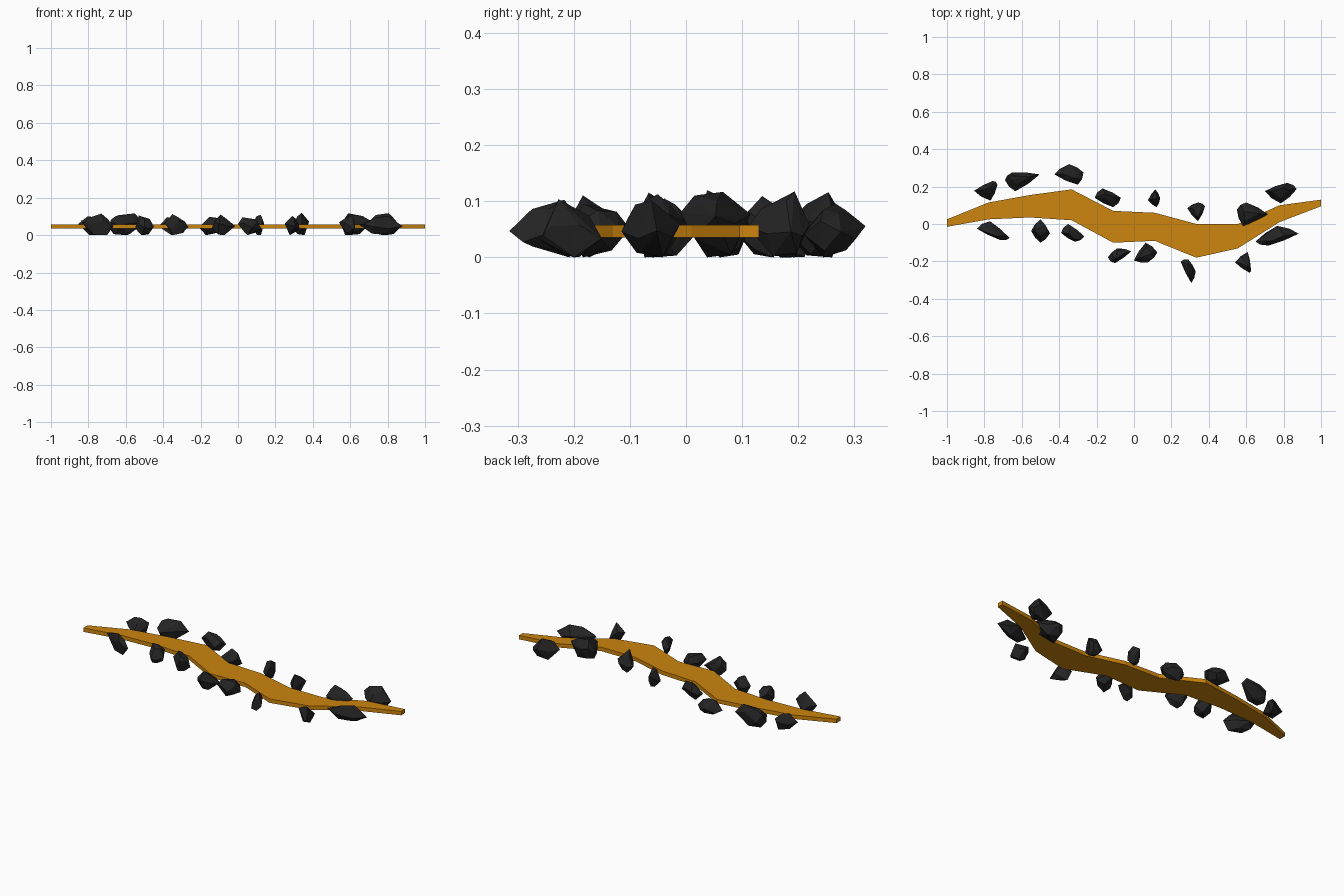
import bpy
import bmesh
import random
from mathutils import Vector

random.seed(4)

default_cube = bpy.data.objects.get("Cube")
if default_cube:
    bpy.data.objects.remove(default_cube, do_unlink=True)


def make_material(name, colour):
    material = bpy.data.materials.new(name)
    material.use_nodes = True
    material.diffuse_color = (*colour, 1)
    shader = material.node_tree.nodes["Principled BSDF"]
    shader.inputs["Base Color"].default_value = (*colour, 1)
    shader.inputs["Roughness"].default_value = 0.9
    return material


def add_object(name, bm, material):
    bmesh.ops.recalc_face_normals(bm, faces=bm.faces[:])
    mesh = bpy.data.meshes.new(name)
    bm.to_mesh(mesh)
    bm.free()
    mesh.materials.append(material)
    part = bpy.data.objects.new(name, mesh)
    bpy.context.scene.collection.objects.link(part)
    return part


molten_orange = make_material("molten orange", (0.61, 0.235, 0.004))
charred_black = make_material("charred black", (0.017, 0.017, 0.017))


# Winding flat band: evenly spaced stations with a back and a front edge
def build_band(back_edge, front_edge, bottom, top):
    bm = bmesh.new()
    last = len(back_edge) - 1
    rows = []
    for i, (back, front) in enumerate(zip(back_edge, front_edge)):
        x = 2 * i / last - 1
        rows.append([bm.verts.new((x, y, bottom)) for y in (back, front)])
    for (a, b), (c, d) in zip(rows, rows[1:]):
        bm.faces.new((a, b, d, c))
    raised = bmesh.ops.extrude_face_region(bm, geom=bm.faces[:])["geom"]
    corners = [v for v in raised if isinstance(v, bmesh.types.BMVert)]
    bmesh.ops.translate(bm, verts=corners, vec=(0, 0, top - bottom))
    return add_object("molten_band", bm, molten_orange)


build_band(
    (0.025, 0.115, 0.155, 0.185, 0.07, 0.06, 0, 0, 0.1, 0.13),
    (-0.015, 0.025, 0.035, 0.02, -0.1, -0.09, -0.18, -0.13, 0.01, 0.095),
    0.035, 0.058)


# Faceted rock: hull of points that touch the four sides of a plan rectangle
def build_rock(name, left, right, front, back, touch):
    west, north, east, south = [t / 10 for t in touch]
    width, depth = right - left, back - front
    sides = [
        Vector((left, front + depth * west, 0)),
        Vector((left + width * north, back, 0)),
        Vector((right, front + depth * east, 0)),
        Vector((left + width * south, front, 0)),
    ]
    centre = sum(sides, Vector()) / len(sides)
    height = random.uniform(0.095, 0.12)
    crown = random.randrange(len(sides))
    points = []

    def place(spot, spread, z):
        p = centre + (spot - centre) * spread
        x = min(max(p.x, left), right)
        y = min(max(p.y, front), back)
        points.append((x, y, z))

    for i, spot in enumerate(sides):
        middle = (spot + sides[i - 1]) / 2
        place(spot, 1, height * random.uniform(0.3, 0.7))
        place(middle, 1.15, height * random.uniform(0.25, 0.75))
        # sloping crown with one peak, and a narrower foot
        drop = 1 if i == crown else random.uniform(0.72, 0.95)
        place(spot, random.uniform(0.3, 0.65), height * drop)
        lift = 0 if i == crown else random.uniform(0, 0.02)
        place(middle, random.uniform(0.5, 0.9), lift)

    bm = bmesh.new()
    for point in points:
        bm.verts.new(point)
    bmesh.ops.convex_hull(bm, input=bm.verts[:])
    loose = [v for v in bm.verts if not v.link_faces]
    bmesh.ops.delete(bm, geom=loose, context="VERTS")
    return add_object(name, bm, charred_black)


# Plan rectangle of each rock, then where it touches west, north, east, south
back_rocks = [
    (-.855, -.73, .125, .23, (5, 8, 8, 7)),
    (-.69, -.505, .175, .275, (6, 2, 9, 3)),
    (-.425, -.27, .21, .32, (5, 5, 6, 8)),
    (-.21, -.07, .09, .19, (5, 3, 5, 7)),
    (.075, .14, .09, .185, (4, 6, 5, 7)),
    (.285, .38, .015, .115, (7, 6, 8, 6)),
    (.55, .715, -.01, .115, (7, 3, 5, 2)),
    (.7, .87, .11, .22, (6, 7, 7, 5)),
]
front_rocks = [
    (-.84, -.665, -.085, .015, (6, 4, 1, 7)),
    (-.55, -.45, -.1, .025, (5, 5, 4, 5)),
    (-.39, -.265, -.095, 0, (5, 3, 3, 6)),
    (-.14, -.015, -.21, -.13, (4, 4, 8, 3)),
    (0, .125, -.205, -.1, (1, 5, 5, 6)),
    (.25, .33, -.315, -.19, (9, 5, 5, 7)),
    (.54, .625, -.26, -.15, (5, 8, 2, 9)),
    (.65, .88, -.115, -.01, (2, 5, 6, 3)),
]
for side, rocks in (("back", back_rocks), ("front", front_rocks)):
    for number, (left, right, front, back, touch) in enumerate(rocks, 1):
        build_rock(f"{side}_rock_{number}", left, right, front, back, touch)
